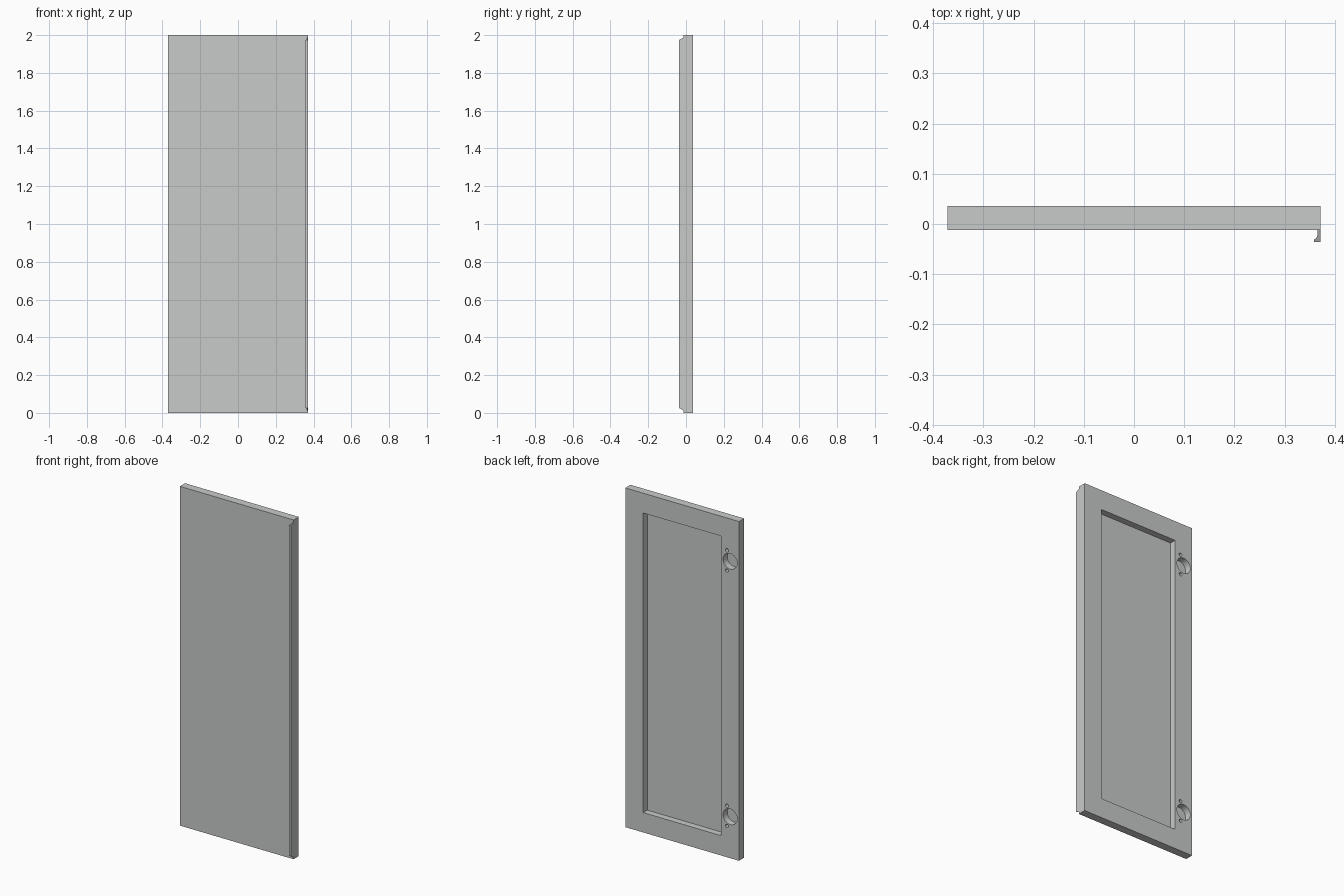
import bpy
import bmesh
from math import pi
from mathutils import Matrix, Vector

cube = bpy.data.objects.get("Cube")
if cube:
    bpy.data.objects.remove(cube)

HALF_W, HEIGHT = 0.371, 2.0
FRONT, PANEL, BACK = -0.012, -0.002, 0.036
BORDER = 0.117

grey = bpy.data.materials.new("light grey")
grey.use_nodes = True
colour = (0.58, 0.6, 0.585, 1)
grey.diffuse_color = colour
grey.node_tree.nodes["Principled BSDF"].inputs["Base Color"].default_value = colour


def make_object(name, bm):
    bmesh.ops.recalc_face_normals(bm, faces=bm.faces)
    mesh = bpy.data.meshes.new(name)
    bm.to_mesh(mesh)
    bm.free()
    mesh.materials.append(grey)
    obj = bpy.data.objects.new(name, mesh)
    bpy.context.collection.objects.link(obj)
    return obj


def rectangle(bm, y, inset):
    x, low, high = HALF_W - inset, inset, HEIGHT - inset
    return [bm.verts.new((px, y, pz))
            for px, pz in ((-x, low), (x, low), (x, high), (-x, high))]


# Door slab: flat front, mitred frame and sunken panel at the back
bm = bmesh.new()
rings = [rectangle(bm, FRONT, 0), rectangle(bm, BACK, 0),
         rectangle(bm, BACK, BORDER), rectangle(bm, PANEL, BORDER)]
for a, b in zip(rings, rings[1:]):
    for i in range(4):
        j = (i + 1) % 4
        bm.faces.new((a[i], a[j], b[j], b[i]))
bm.faces.new(rings[0])
bm.faces.new(rings[-1])
door = make_object("cabinet_door", bm)


# Hinge cups, each with two screw holes
def drill(bm, x, z, radius, depth, sides):
    place = Matrix.Translation((x, BACK, z)) @ Matrix.Rotation(pi / 2, 4, "X")
    bmesh.ops.create_cone(bm, cap_ends=True, segments=sides, radius1=radius,
                          radius2=radius, depth=2 * depth, matrix=place)


bm = bmesh.new()
for z in (0.244, 1.75):
    drill(bm, -0.313, z, 0.046, 0.039, 32)
    for side in (-1, 1):
        drill(bm, -0.292, z + side * 0.06, 0.01, 0.025, 12)
cutter = make_object("hinge_hole_cutter", bm)
cutter.hide_render = True
holes = door.modifiers.new("hinge holes", "BOOLEAN")
holes.operation = "DIFFERENCE"
holes.solver = "EXACT"
holes.object = cutter
bpy.context.view_layer.objects.active = door
door.select_set(True)
bpy.ops.object.modifier_apply(modifier=holes.name)
bpy.data.objects.remove(cutter)

# Finger pull: hooked strip along the left edge, its ends stepped back
profile = ((0.371, FRONT), (0.371, -0.036), (0.358, -0.036), (0.358, -0.031),
           (0.362, -0.029), (0.365, -0.024), (0.365, FRONT))
bm = bmesh.new()
ends = []
for end in (0, 1):
    loop = []
    for x, y in profile:
        trim = 0.012 + 0.014 * min(1, (FRONT - y) / 0.018)
        loop.append(bm.verts.new(Vector((x, y, HEIGHT - trim if end else trim))))
    ends.append(loop)
    bm.faces.new(loop)
for i in range(len(profile)):
    j = (i + 1) % len(profile)
    bm.faces.new((ends[0][i], ends[0][j], ends[1][j], ends[1][i]))
make_object("finger_pull", bm)
